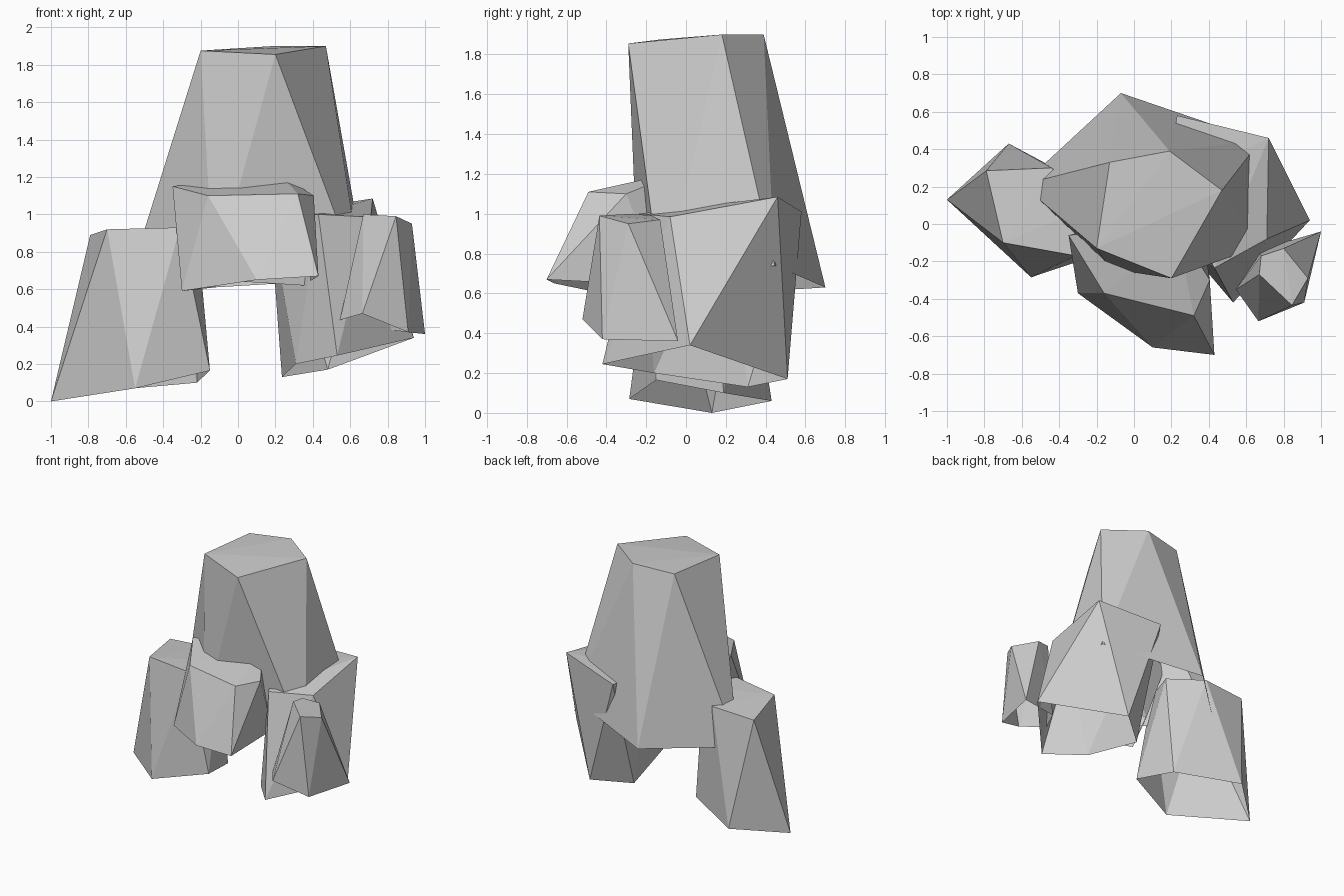
import bpy, bmesh


def rock(name, top, bottom):
    """Faceted stone: convex skin around a top ring and a bottom ring, open underneath."""
    bm = bmesh.new()
    for p in top:
        bm.verts.new(p)
    base = {bm.verts.new(p) for p in bottom}
    hull = bmesh.ops.convex_hull(bm, input=bm.verts[:])
    loose = {v for v in hull["geom_interior"] if isinstance(v, bmesh.types.BMVert)}
    base -= loose
    bmesh.ops.delete(bm, geom=list(loose), context='VERTS')
    bmesh.ops.recalc_face_normals(bm, faces=bm.faces[:])
    # leave the underside open
    under = [f for f in bm.faces if all(v in base for v in f.verts)]
    bmesh.ops.delete(bm, geom=under, context='FACES')
    mesh = bpy.data.meshes.new(name)
    bm.to_mesh(mesh)
    bm.free()
    obj = bpy.data.objects.new(name, mesh)
    bpy.context.collection.objects.link(obj)
    return obj


# Tall central stone
rock("main_rock",
     [(-.20, -.13, 1.875), (.20, -.29, 1.855), (.47, .18, 1.90),
      (.19, .39, 1.90), (-.13, .33, 1.88)],
     [(-.60, .21, .60), (-.13, -.24, .65), (.67, -.12, .60),
      (.675, .445, .74), (-.07, .70, .63)])

# Left stone, reaching the ground
rock("left_rock",
     [(-.79, .285, .89), (-.70, -.10, .92), (-.31, -.17, .93),
      (-.22, .10, .93), (-.44, .30, .91)],
     [(-1.0, .13, 0), (-.55, -.285, .07), (-.15, -.15, .165),
      (-.22, .19, .10), (-.67, .43, .06)])

# Right stone behind
rock("right_rock",
     [(.72, .46, 1.085), (.71, -.08, .985), (.43, -.235, 1.0),
      (.17, .20, 1.0), (.23, .58, 1.01)],
     [(.94, .02, .34), (.53, -.42, .245), (.31, -.16, .20),
      (.235, .31, .13), (.48, .51, .17)])

# Raised front stone
rock("front_rock",
     [(-.35, -.06, 1.15), (-.16, -.37, 1.10), (.32, -.49, 1.11),
      (.405, -.30, 1.10), (.22, 0, 1.22)],
     [(-.30, -.37, .59), (.10, -.66, .65), (.43, -.70, .67),
      (.38, -.12, .64), (-.12, 0, .61)])

# Small stone at front right
rock("small_rock",
     [(.845, -.435, .99), (.93, -.29, .95), (.80, -.13, .97),
      (.68, -.17, .99), (.67, -.27, 1.0)],
     [(.545, -.35, .435), (.665, -.52, .47), (.91, -.42, .37),
      (1.0, -.04, .36), (.66, -.14, .40)])
